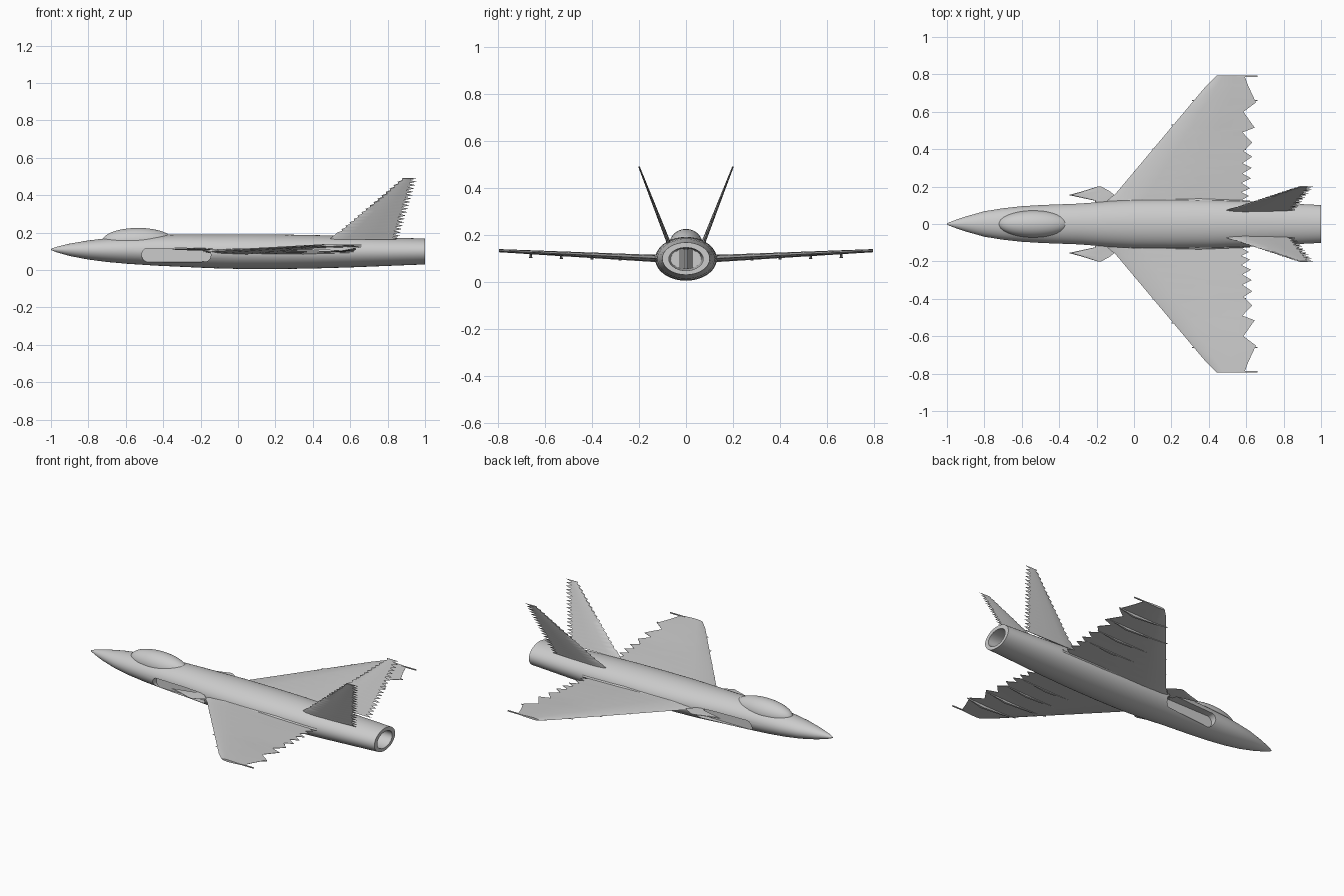
import bpy, bmesh, math
from mathutils import Vector

cube = bpy.data.objects.get("Cube")
if cube:
    bpy.data.objects.remove(cube, do_unlink=True)

grey = bpy.data.materials.new("light grey metal")
grey.use_nodes = True
grey.diffuse_color = (0.6, 0.6, 0.6, 1)
grey.node_tree.nodes["Principled BSDF"].inputs["Base Color"].default_value = (0.6, 0.6, 0.6, 1)


def activate(obj):
    bpy.ops.object.select_all(action='DESELECT')
    obj.select_set(True)
    bpy.context.view_layer.objects.active = obj


def smooth(obj, angle=35):
    activate(obj)
    bpy.ops.object.shade_smooth_by_angle(angle=math.radians(angle))


def loft(name, rings):
    """Skin a list of equal point rings and cap both ends."""
    bm = bmesh.new()
    loops = [[bm.verts.new(p) for p in ring] for ring in rings]
    n = len(loops[0])
    for a, b in zip(loops, loops[1:]):
        for i in range(n):
            j = (i + 1) % n
            bm.faces.new((a[i], a[j], b[j], b[i]))
    bm.faces.new(loops[0])
    bm.faces.new(loops[-1])
    bmesh.ops.recalc_face_normals(bm, faces=bm.faces)
    mesh = bpy.data.meshes.new(name)
    bm.to_mesh(mesh)
    bm.free()
    mesh.materials.append(grey)
    obj = bpy.data.objects.new(name, mesh)
    bpy.context.collection.objects.link(obj)
    return obj


def oval(x, half_width, low, high, sides=48):
    mid, h = (low + high) / 2, (high - low) / 2
    ang = [2 * math.pi * i / sides for i in range(sides)]
    return [(x, half_width * math.cos(a), mid + h * math.sin(a)) for a in ang]


# Chord fraction and thickness sign of an aerofoil outline
AEROFOIL = [(0, 0), (.06, .6), (.25, 1), (.6, .75), (1, .1),
            (1, -.1), (.6, -.75), (.25, -1), (.06, -.6)]


def blade(name, stations, origin, span, normal):
    """Aerofoil surface; stations are (span distance, lead x, trail x, half thickness)."""
    origin, span, normal = Vector(origin), Vector(span), Vector(normal)
    rings = []
    for d, lead, trail, thick in stations:
        base = origin + span * d
        rings.append([base + Vector((lead + (trail - lead) * u, 0, 0)) + normal * thick * w
                      for u, w in AEROFOIL])
    obj = loft(name, rings)
    smooth(obj, 30)
    return obj


# Fuselage: x, half width, low z, high z, returning inside as the exhaust duct
body = [(-1, .003, .107, .113), (-.97, .016, .095, .124), (-.9, .04, .075, .141),
        (-.8, .068, .056, .158), (-.7, .084, .043, .17), (-.6, .095, .034, .179),
        (-.45, .104, .024, .187), (-.3, .11, .017, .19), (-.15, .122, .01, .19),
        (0, .13, .006, .191), (.2, .131, .005, .19), (.4, .129, .008, .187),
        (.6, .122, .014, .181), (.8, .111, .022, .174), (1, .101, .03, .168),
        (1, .073, .048, .146), (.7, .073, .05, .143), (.1, .065, .055, .14)]
fuselage = loft("fuselage", [oval(*s) for s in body])

# Side intakes: long rounded slots cut into the flanks
for s in (1, -1):
    outline = []
    for i in range(24):
        a = 2 * math.pi * i / 24
        c, d = math.cos(a), math.sin(a)
        outline.append((-.33 + .15 * math.copysign(1, c) + .035 * c, .08 + .037 * d))
    cutter = loft("intake_cutter", [[(x, s * y, z) for x, z in outline] for y in (.06, .2)])
    cutter.hide_render = True
    activate(fuselage)
    mod = fuselage.modifiers.new("intake", 'BOOLEAN')
    mod.operation = 'DIFFERENCE'
    mod.solver = 'EXACT'
    mod.object = cutter
    bpy.ops.object.modifier_apply(modifier=mod.name)
    bpy.data.objects.remove(cutter, do_unlink=True)
smooth(fuselage)

# Divider splitting the exhaust duct
loft("duct_divider", [[(x, -w, .055), (x, w, .055), (x, w, .14), (x, -w, .14)]
                      for x, w in ((.11, .03), (.5, .004))])

# Canopy bubble
bpy.ops.mesh.primitive_uv_sphere_add(segments=40, ring_count=20, location=(-.535, 0, .155))
canopy = bpy.context.object
canopy.name = "canopy"
canopy.scale = (.19, .072, .07)
canopy.data.materials.append(grey)
smooth(canopy, 60)


def lead_x(y):
    """Wing leading edge, raked back towards the tip."""
    return -.10 + (y - .16) * .84 if y > .16 else -.10 - (.16 - y) * 1.2


# Ragged trailing edge: alternating tooth tips and notches
TRAIL = [(.09, .58), (.13, .58), (.15, .615), (.17, .575), (.19, .62), (.22, .575),
         (.245, .625), (.27, .58), (.3, .63), (.325, .58), (.36, .632), (.39, .585),
         (.435, .632), (.49, .58), (.515, .645), (.6, .585), (.65, .652), (.74, .61),
         (.795, .59)]

for s, side in ((1, "left"), (-1, "right")):
    # Wing with slight dihedral
    wing = [(y, lead_x(y) if y < .75 else lead_x(y) + .01, t, .017 - .013 * y) for y, t in TRAIL]
    blade(side + "_wing", wing, (0, 0, .093), (0, s, .05), (0, 0, 1))

    # Root fairing along the body
    loft(side + "_wing_root",
         [[(x, s * (.115 + w * c), .1 + h * d) for c, d in
           ((-1, 0), (0, 1), (.7, .5), (1, 0), (.7, -.5), (0, -1))]
          for x, w, h in ((-.16, .006, .008), (0, .027, .024), (.35, .027, .024), (.62, .01, .012))])

    # Forward pointed canard
    blade(side + "_canard",
          [(.10, -.2, -.14, .008), (.125, -.21, -.14, .007), (.155, -.35, -.105, .005),
           (.175, -.275, -.13, .004), (.2, -.195, -.175, .002)],
          (0, 0, .108), (0, s, .02), (0, 0, 1))

    # Thin underwing fairings running along the chord
    for y, x0, x1, drop in ((.28, .0, .58, .016), (.4, .1, .6, .018),
                            (.53, .2, .62, .022), (.66, .31, .66, .024)):
        z = .093 + .05 * y
        rings = []
        for f, k in ((0, .1), (.25, .6), (.7, 1), (1, .15)):
            x = x0 + (x1 - x0) * f
            rings.append([(x, s * (y - .003), z), (x, s * (y + .003), z),
                          (x, s * (y + .007 * k), z - drop * k),
                          (x, s * (y - .007 * k), z - drop * k)])
        loft(side + "_wing_fairing", rings)

    # Slender tip rail
    loft(side + "_tip_rail", [[(x, s * (.79 + a), .133 + b) for a, b in
                               ((-.003, -.003), (.003, -.003), (.003, .003), (-.003, .003))]
                              for x in (.46, .66)])

    # Canted tail fin with saw-toothed edges
    teeth = 36
    fin = []
    for i in range(teeth + 1):
        h = .325 * i / teeth
        notch = i % 2
        f = i / teeth
        fin.append((h, .49 + .385 * f + .014 * notch * (f > .1),
                    .86 + .1 * f - .04 * notch, .008 - .005 * f))
    blade(side + "_tail_fin", fin, (0, s * .073, .165), (0, s * .39, 1), (0, s, -.39))
